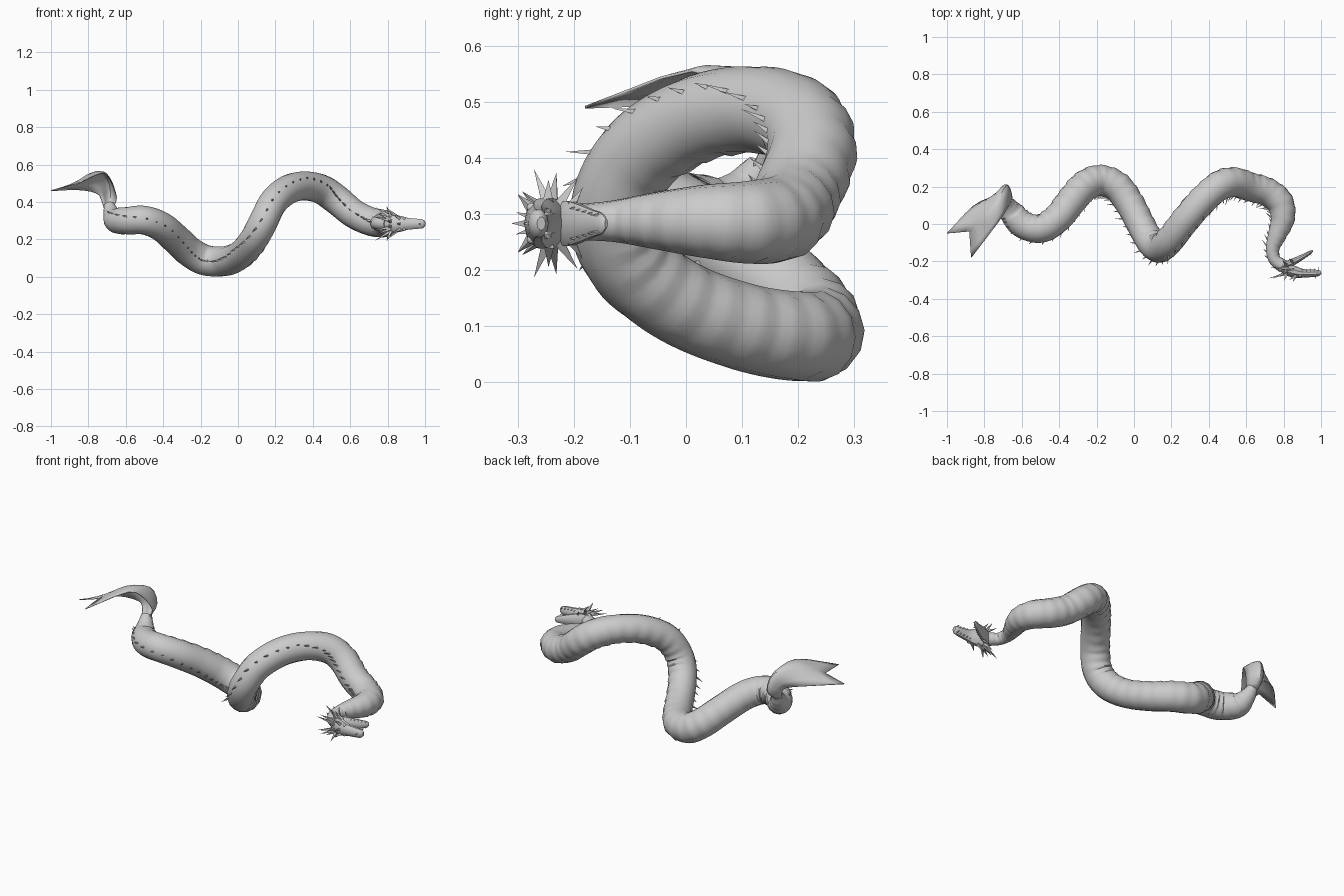
import bpy, bmesh, math, random
from mathutils import Vector

random.seed(4)
if "Cube" in bpy.data.objects:
    bpy.data.objects.remove(bpy.data.objects["Cube"])

grey = bpy.data.materials.new("plain_grey")
grey.use_nodes = True
grey.diffuse_color = (0.6, 0.6, 0.6, 1)
grey.node_tree.nodes["Principled BSDF"].inputs["Base Color"].default_value = (0.6, 0.6, 0.6, 1)


def finish(name, bm, smooth=True):
    bmesh.ops.recalc_face_normals(bm, faces=bm.faces[:])
    mesh = bpy.data.meshes.new(name)
    bm.to_mesh(mesh)
    bm.free()
    mesh.materials.append(grey)
    ob = bpy.data.objects.new(name, mesh)
    bpy.context.collection.objects.link(ob)
    if smooth:
        bpy.ops.object.select_all(action='DESELECT')
        ob.select_set(True)
        bpy.context.view_layer.objects.active = ob
        bpy.ops.object.shade_smooth_by_angle(angle=math.radians(38))
    return ob


def spline(ctrl, steps):
    """Smooth path through control points (x, y, z and optional radius)."""
    p = [Vector(c) for c in ctrl]
    p = [2 * p[0] - p[1]] + p + [2 * p[-1] - p[-2]]
    out = []
    for a, b, c, d in zip(p, p[1:], p[2:], p[3:]):
        for k in range(steps):
            t = k / steps
            out.append(0.5 * (2 * b + (c - a) * t + (2 * a - 5 * b + 4 * c - d) * t * t
                              + (3 * b - a - 3 * c + d) * t ** 3))
    return out + [p[-2]]


def frames(path, start):
    """Position, radius, tangent, back direction and side direction per ring."""
    back, out = Vector(start), []
    for i, q in enumerate(path):
        t = (path[min(i + 1, len(path) - 1)] - path[max(i - 1, 0)]).to_3d().normalized()
        if abs(t.y) < 0.75:
            back = back + Vector((0, -0.15, 0))
        back = (back - t * back.dot(t)).normalized()
        out.append((q.to_3d(), q.w, t, back.copy(), t.cross(back)))
    return out


def loft(name, rings, sides=14, depth=1.0, bands=0):
    bm = bmesh.new()
    loops = []
    for i, (pos, r, t, back, side) in enumerate(rings):
        loop = []
        for k in range(sides):
            a = 2 * math.pi * k / sides
            rr = r
            # overlapping belly plates
            if bands and math.cos(a) < -0.4:
                rr *= 1.03 - 0.06 * (i % bands) / (bands - 1)
            loop.append(bm.verts.new(pos + back * math.cos(a) * rr * depth + side * math.sin(a) * rr))
        loops.append(loop)
    for A, B in zip(loops, loops[1:]):
        for k in range(sides):
            bm.faces.new((A[k], A[k - 1], B[k - 1], B[k]))
    bm.faces.new(loops[0])
    bm.faces.new(loops[-1])
    return finish(name, bm)


def add_spike(bm, base, direction, length, width, sides=4):
    d = Vector(direction).normalized()
    u = d.orthogonal().normalized()
    v = d.cross(u)
    ring = [bm.verts.new(base + width * (u * math.cos(a) + v * math.sin(a)))
            for a in (2 * math.pi * k / sides for k in range(sides))]
    tip = bm.verts.new(base + d * length)
    for k in range(sides):
        bm.faces.new((ring[k - 1], ring[k], tip))
    bm.faces.new(ring)


# Serpent body, tail to neck
body_path = [
    (-.69, .135, .385, .028), (-.675, .10, .335, .047), (-.65, .055, .302, .068),
    (-.59, -.005, .30, .074), (-.50, -.024, .302, .077), (-.41, .03, .268, .079),
    (-.33, .13, .20, .081), (-.26, .205, .135, .083), (-.18, .233, .09, .083),
    (-.09, .198, .082, .081), (-.02, .105, .098, .078), (.04, -.01, .142, .076),
    (.092, -.10, .213, .077), (.138, -.13, .30, .077), (.19, -.087, .40, .077),
    (.27, .015, .467, .078), (.36, .12, .486, .078), (.45, .2, .465, .08),
    (.53, .224, .41, .08), (.62, .198, .337, .078), (.71, .172, .295, .077),
    (.78, .115, .285, .074), (.795, .03, .287, .065), (.765, -.06, .288, .05),
    (.742, -.13, .287, .037), (.752, -.19, .285, .033), (.80, -.228, .283, .036)]
body = frames(spline(body_path, 8), (-1, -.5, 0))
loft("body", body, bands=4)

# Row of swept spines along the back
bm = bmesh.new()
for i in range(14, len(body) - 10, 3):
    pos, r, t, back, side = body[i]
    size = random.uniform(.022, .046) * (0.6 + 5 * r)
    if pos.x < -.15:
        size *= .6
    add_spike(bm, pos + back * r * .94, back - t * random.uniform(.5, 1.2), size + r * .06, .0065)
finish("back_spines", bm, smooth=False)

# Scooped and forked tail fin: left edge, middle and right edge from neck to fork
edges = [
    [(-.715, .12, .365), (-.73, .15, .41), (-.755, .145, .445), (-.86, .095, .465), (-1, -.05, .46)],
    [(-.69, .155, .37), (-.68, .21, .43), (-.70, .18, .525), (-.775, .06, .557), (-.88, -.04, .495)],
    [(-.665, .115, .375), (-.65, .13, .425), (-.675, .09, .50), (-.725, .01, .555), (-.87, -.18, .49)]]
columns = [spline(e, 3) for e in edges]
bm = bmesh.new()
grid = []
for i, (l, m, r) in enumerate(zip(*columns)):
    fork = (i / (len(columns[0]) - 1)) ** 3
    row = []
    for k in range(9):
        t = k / 8
        bow = l * (1 - t) * (1 - 2 * t) + m * 4 * t * (1 - t) + r * t * (2 * t - 1)
        vee = l.lerp(m, 2 * t) if t < .5 else m.lerp(r, 2 * t - 1)
        row.append(bm.verts.new(bow.lerp(vee, fork)))
    grid.append(row)
for A, B in zip(grid, grid[1:]):
    for k in range(8):
        bm.faces.new((A[k], A[k + 1], B[k + 1], B[k]))
fin = finish("tail_fin", bm)
solid = fin.modifiers.new("thickness", 'SOLIDIFY')
solid.thickness = .005
solid.offset = 0

# Head: skull and open lower jaw
HEAD = Vector((.82, -.24, .283))
skull = [(.775, -.22, .283, .032), (.82, -.243, .283, .046), (.865, -.258, .283, .045),
         (.905, -.264, .283, .034), (.95, -.264, .283, .029), (.985, -.262, .283, .025),
         (1, -.258, .283, .012)]
jaw = [(.79, -.225, .283, .032), (.83, -.212, .283, .042), (.875, -.19, .283, .036),
       (.915, -.168, .283, .026), (.945, -.15, .283, .019), (.955, -.142, .283, .008)]
loft("skull", frames(spline(skull, 3), (0, -1, 0)), sides=10, depth=.68)
loft("lower_jaw", frames(spline(jaw, 3), (0, -1, 0)), sides=10, depth=.46)

# Teeth on both jaws, mirrored across the head
bm = bmesh.new()
for s in (-1, 1):
    for k in range(5):
        f = k / 4
        big = .022 if k == 4 else .014
        add_spike(bm, Vector((.90 + .085 * f, -.252, .283 + s * (.025 - .008 * f))), (0, 1, 0), big, .004)
        add_spike(bm, Vector((.875 + .066 * f, -.196 + .043 * f, .283 + s * (.027 - .012 * f))),
                  (.4, -1, 0), big, .004)
finish("teeth", bm, smooth=False)

# Spiky swept frill around the back of the head
bm = bmesh.new()
for k in range(13):
    a = 2 * math.pi * (k + .5) / 13
    if math.cos(a) < -.8:
        continue
    out = Vector((0, -math.cos(a), math.sin(a)))
    sweep = -1.6 if k % 2 else -.4
    reach = .04 + .035 * abs(math.sin(a)) + (.03 if k % 2 else 0)
    add_spike(bm, HEAD + Vector((0, out.y * .02, out.z * .036)), out + Vector((sweep, 0, 0)), reach, .013)
finish("head_frill", bm, smooth=False)

# Brow horns, cheek barbs, nose horn
bm = bmesh.new()
for s in (-1, 1):
    add_spike(bm, Vector((.865, -.275, .283 + s * .027)), (-.7, -.5, s * .5), .05, .011)
    add_spike(bm, Vector((.85, -.245, .283 + s * .038)), (-.9, 0, s * .8), .06, .012)
    add_spike(bm, Vector((.85, -.205, .283 + s * .030)), (-.5, .5, s * .8), .045, .010)
    add_spike(bm, Vector((.82, -.265, .283 + s * .015)), (-1, -.25, s * .25), .11, .012)
add_spike(bm, Vector((.865, -.28, .283)), (-.5, -1, 0), .035, .010)
add_spike(bm, Vector((.975, -.27, .283)), (-.3, -1, 0), .022, .008)
finish("horns", bm, smooth=False)

# Eyes
bm = bmesh.new()
for s in (-1, 1):
    blob = bmesh.ops.create_icosphere(bm, subdivisions=2, radius=.009)
    bmesh.ops.translate(bm, verts=blob["verts"], vec=(.888, -.275, .283 + s * .028))
finish("eyes", bm)
